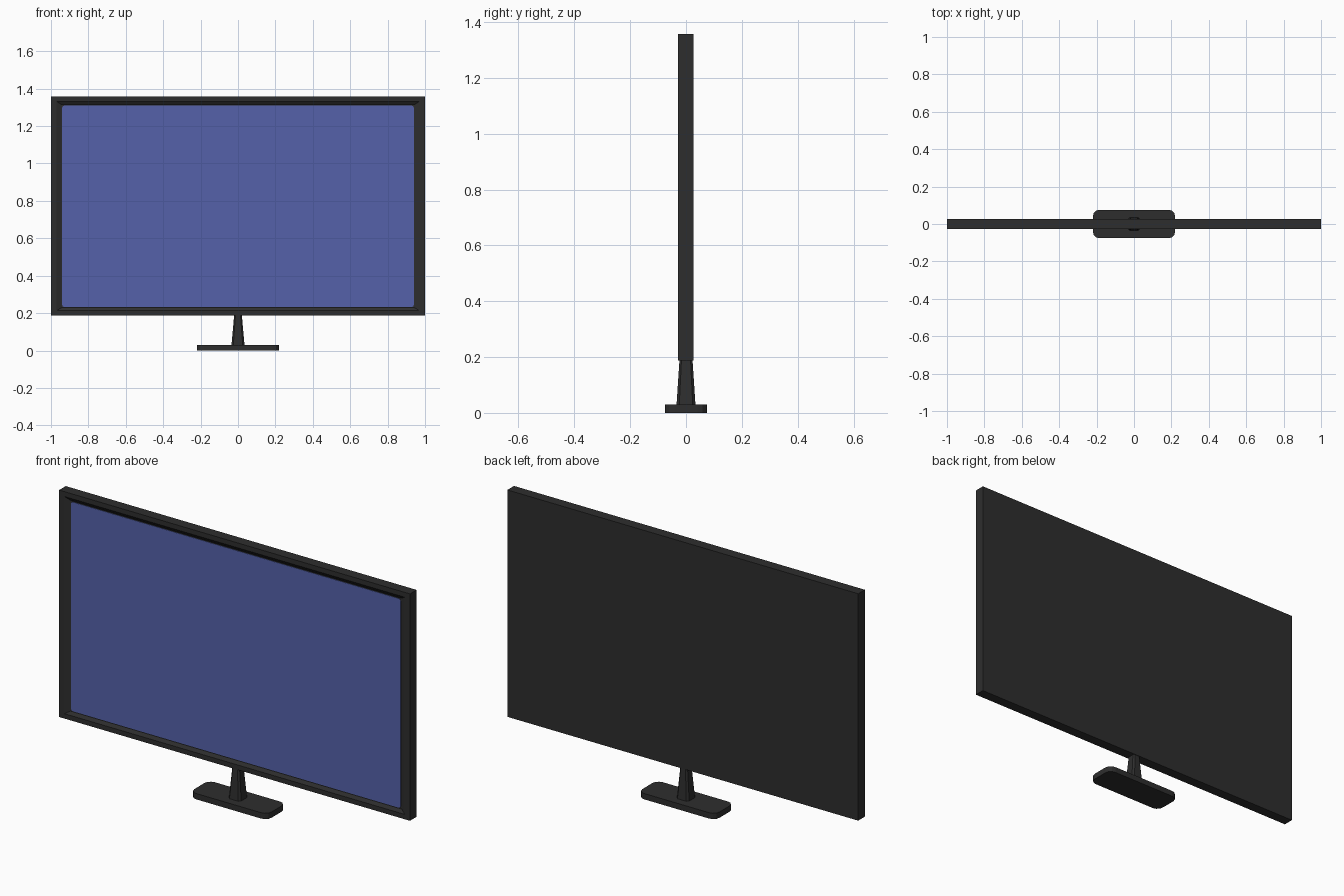
import bpy, bmesh, math

if "Cube" in bpy.data.objects:
    bpy.data.objects.remove(bpy.data.objects["Cube"])


def material(name, rgb):
    m = bpy.data.materials.new(name)
    m.diffuse_color = (*rgb, 1)
    m.use_nodes = True
    m.node_tree.nodes["Principled BSDF"].inputs["Base Color"].default_value = m.diffuse_color
    return m


BLACK = material("black_plastic", (0.027, 0.027, 0.027))
BLUE = material("blue_screen", (0.09, 0.12, 0.40))


def rounded_rect(hx, hy, r, segs):
    """Counter-clockwise outline of a rectangle with rounded corners."""
    pts = []
    for i, (sx, sy) in enumerate([(1, 1), (-1, 1), (-1, -1), (1, -1)]):
        for k in range(segs + 1):
            a = math.pi / 2 * (i + k / segs)
            pts.append((sx * (hx - r) + r * math.cos(a), sy * (hy - r) + r * math.sin(a)))
    return pts


def loft(name, rings, mat):
    """Join matching rings of points into a closed, capped solid."""
    bm = bmesh.new()
    loops = [[bm.verts.new(p) for p in ring] for ring in rings]
    n = len(loops[0])
    for a, b in zip(loops, loops[1:]):
        for i in range(n):
            j = (i + 1) % n
            bm.faces.new((a[i], a[j], b[j], b[i]))
    bm.faces.new(loops[0][::-1])
    bm.faces.new(loops[-1])
    bmesh.ops.recalc_face_normals(bm, faces=bm.faces)
    me = bpy.data.meshes.new(name)
    bm.to_mesh(me)
    bm.free()
    me.materials.append(mat)
    ob = bpy.data.objects.new(name, me)
    bpy.context.collection.objects.link(ob)
    return ob


def flat_ring(hx, hy, r, segs, z):
    return [(x, y, z) for x, y in rounded_rect(hx, hy, r, segs)]


def upright_rect(hx, z0, z1, y):
    return [(-hx, y, z0), (hx, y, z0), (hx, y, z1), (-hx, y, z1)]


# Housing: back, sides, front lip, then a bevel sloping in to the recess
loft("housing", [
    upright_rect(1.0, 0.188, 1.357, 0.026),
    upright_rect(1.0, 0.188, 1.357, -0.028),
    upright_rect(0.97, 0.213, 1.332, -0.028),
    upright_rect(0.944, 0.229, 1.315, -0.016),
], BLACK)

# Screen: thin plate with slightly rounded corners
outline = rounded_rect(0.94, 0.539, 0.012, 2)
loft("screen", [[(x, y, z + 0.771) for x, z in outline] for y in (-0.014, -0.018)], BLUE)

# Stand: foot with rounded corners and tapered neck with chamfered edges
loft("foot", [flat_ring(0.22, 0.076, 0.035, 3, z) for z in (0, 0.03)], BLACK)
loft("neck", [flat_ring(0.035, 0.034, 0.010, 1, 0.028),
              flat_ring(0.020, 0.023, 0.007, 1, 0.195)], BLACK)
